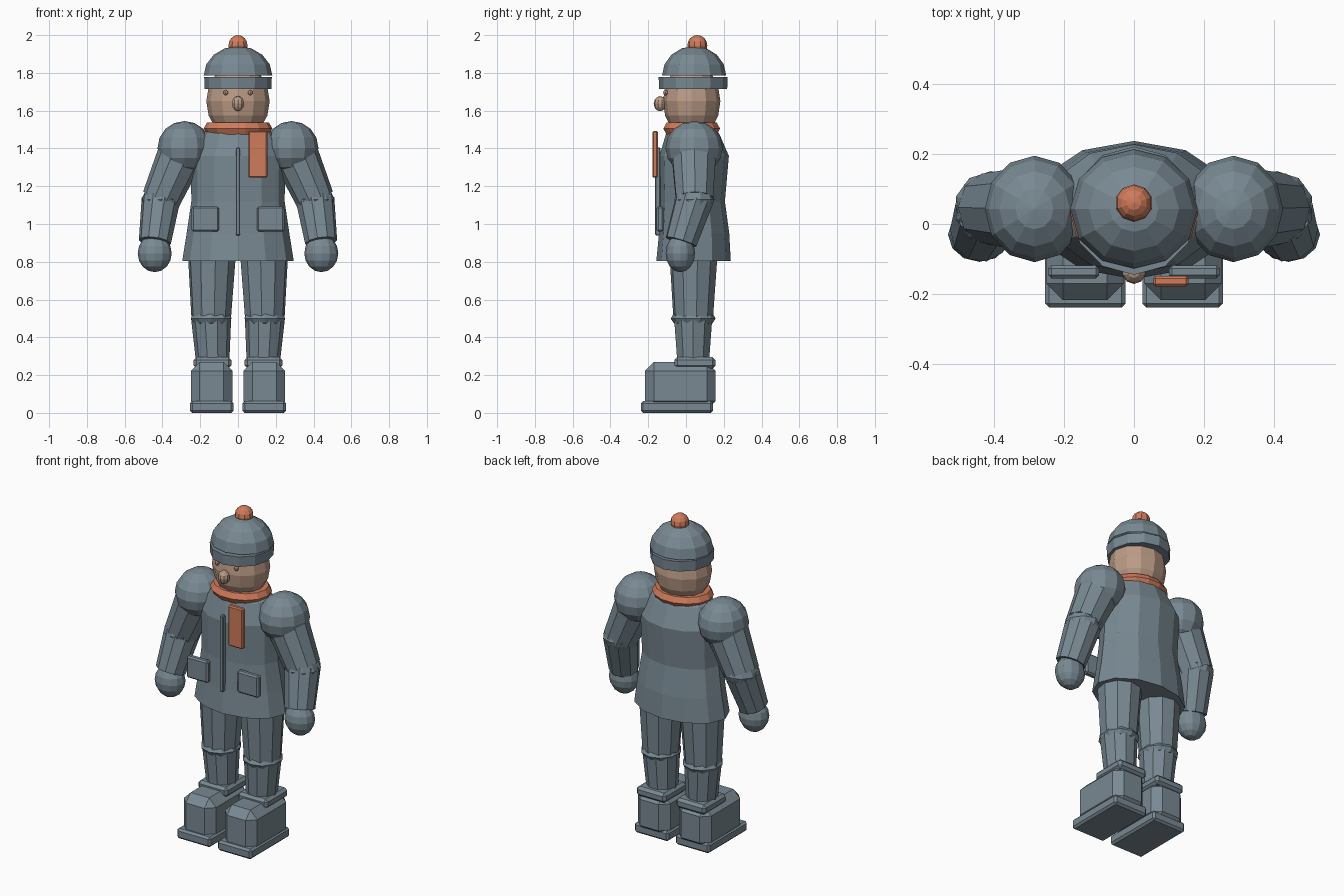
import bpy, bmesh, math
from mathutils import Vector, Matrix

if "Cube" in bpy.data.objects:
    bpy.data.objects.remove(bpy.data.objects["Cube"])


def material(name, rgb):
    m = bpy.data.materials.new(name)
    m.diffuse_color = (*rgb, 1)
    m.use_nodes = True
    m.node_tree.nodes["Principled BSDF"].inputs["Base Color"].default_value = m.diffuse_color
    return m


GREY = material("slate grey", (0.19, 0.25, 0.29))
SKIN = material("skin", (0.50, 0.33, 0.24))
ORANGE = material("orange", (0.63, 0.20, 0.105))


def finish(bm, name, mat):
    bmesh.ops.recalc_face_normals(bm, faces=bm.faces)
    me = bpy.data.meshes.new(name)
    bm.to_mesh(me)
    bm.free()
    me.materials.append(mat)
    ob = bpy.data.objects.new(name, me)
    bpy.context.collection.objects.link(ob)
    return ob


def ball(name, mat, centre, radii, seg=12, rings=8, cut=None):
    """Faceted ellipsoid; cut removes everything below that unit height."""
    bm = bmesh.new()
    bmesh.ops.create_uvsphere(bm, u_segments=seg, v_segments=rings, radius=1)
    if cut is not None:
        bmesh.ops.delete(bm, geom=[v for v in bm.verts if v.co.z < cut], context='VERTS')
    bmesh.ops.transform(bm, matrix=Matrix.Translation(centre) @ Matrix.Diagonal((*radii, 1)),
                        verts=bm.verts)
    return finish(bm, name, mat)


def box(name, mat, low, high, bevel):
    """Box between two corners with chamfered edges."""
    low, high = Vector(low), Vector(high)
    bm = bmesh.new()
    bmesh.ops.create_cube(bm, size=1)
    bmesh.ops.transform(bm, matrix=Matrix.Translation((low + high) / 2)
                        @ Matrix.Diagonal((*(high - low), 1)), verts=bm.verts)
    bmesh.ops.bevel(bm, geom=bm.edges[:], offset=bevel, segments=1, affect='EDGES')
    return finish(bm, name, mat)


def limb(name, mat, a, b, ra, rb, sides=10):
    """Tapered tube from a to b."""
    a, b = Vector(a), Vector(b)
    d = b - a
    rot = d.to_track_quat('Z', 'Y').to_matrix().to_4x4()
    bm = bmesh.new()
    bmesh.ops.create_cone(bm, cap_ends=True, segments=sides, radius1=ra, radius2=rb,
                          depth=d.length, matrix=Matrix.Translation((a + b) / 2) @ rot)
    return finish(bm, name, mat)


def loft(name, mat, rings, sides=12):
    """Closed stack of elliptical rings (z, rx, ry, cy)."""
    bm = bmesh.new()
    loops = [[bm.verts.new((rx * math.cos(2 * math.pi * i / sides),
                            cy + ry * math.sin(2 * math.pi * i / sides), z))
              for i in range(sides)] for z, rx, ry, cy in rings]
    for p, q in zip(loops, loops[1:]):
        for i in range(sides):
            j = (i + 1) % sides
            bm.faces.new((p[i], p[j], q[j], q[i]))
    bm.faces.new(loops[0])
    bm.faces.new(loops[-1])
    return finish(bm, name, mat)


def ring(name, mat, centre, rx, ry, minor_r, minor_z, seg=14, sides=6):
    """Low-poly torus."""
    bm = bmesh.new()
    v = []
    for i in range(seg):
        a = 2 * math.pi * i / seg
        v.append([])
        for k in range(sides):
            b = 2 * math.pi * k / sides
            v[i].append(bm.verts.new((centre[0] + (rx + minor_r * math.cos(b)) * math.cos(a),
                                      centre[1] + (ry + minor_r * math.cos(b)) * math.sin(a),
                                      centre[2] + minor_z * math.sin(b))))
    for i in range(seg):
        for k in range(sides):
            n, m = (i + 1) % seg, (k + 1) % sides
            bm.faces.new((v[i][k], v[n][k], v[n][m], v[i][m]))
    return finish(bm, name, mat)


# Coat with flared hem, waist and sloping shoulders
loft("coat", GREY, [(0.805, 0.295, 0.197, 0.04), (0.95, 0.272, 0.186, 0.043),
                    (1.12, 0.247, 0.170, 0.036), (1.36, 0.25, 0.184, 0.043),
                    (1.48, 0.19, 0.14, 0.035), (1.53, 0.11, 0.09, 0.035)])
box("zip", GREY, (-0.011, -0.163, 0.94), (0.011, -0.135, 1.405), 0.004)

# Head and face
ball("head", SKIN, (0, 0.03, 1.65), (0.168, 0.152, 0.20))
ball("nose", SKIN, (0, -0.137, 1.637), (0.034, 0.034, 0.04), 10, 6)

# Hat
ball("hat_dome", GREY, (0, 0.043, 1.785), (0.182, 0.170, 0.157), 12, 8, cut=-0.01)
loft("hat_band", GREY, [(1.715, 0.176, 0.180, 0.038), (1.777, 0.179, 0.183, 0.038)])
ball("hat_pompom", ORANGE, (0, 0.06, 1.945), (0.053, 0.053, 0.055), 10, 8)

# Scarf
ring("scarf_loop", ORANGE, (0, 0.03, 1.505), 0.146, 0.118, 0.036, 0.037)
box("scarf_tail", ORANGE, (0.055, -0.178, 1.245), (0.155, -0.148, 1.493), 0.007)

for s, side in ((-1, "right"), (1, "left")):
    ball(side + "_eye", SKIN, (s * 0.065, -0.108, 1.695), (0.013, 0.013, 0.014), 8, 6)

    # Pockets
    x0, x1 = sorted((s * 0.10, s * 0.245))
    box(side + "_pocket", GREY, (x0, -0.155, 0.96), (x1, -0.118, 1.093), 0.009)

    # Arm
    shoulder, elbow, wrist = (s * 0.29, 0.042, 1.40), (s * 0.408, 0.045, 1.13), (s * 0.44, -0.026, 0.905)
    ball(side + "_shoulder", GREY, (s * 0.284, 0.043, 1.403), (0.142, 0.152, 0.142))
    limb(side + "_upper_arm", GREY, shoulder, elbow, 0.125, 0.103)
    ball(side + "_elbow", GREY, elbow, (0.106, 0.106, 0.075), 10, 6)
    limb(side + "_forearm", GREY, elbow, wrist, 0.103, 0.086)
    ball(side + "_mitten", GREY, (s * 0.441, -0.03, 0.845), (0.09, 0.078, 0.10))

    # Leg
    hip, knee, ankle = (s * 0.138, 0.04, 0.86), (s * 0.142, 0.038, 0.50), (s * 0.133, 0.038, 0.24)
    limb(side + "_thigh", GREY, hip, knee, 0.130, 0.106)
    ball(side + "_knee", GREY, knee, (0.114, 0.119, 0.05), 10, 6)
    limb(side + "_shin", GREY, knee, ankle, 0.106, 0.086)

    # Boot
    x0, x1 = sorted((s * 0.03, s * 0.25))
    box(side + "_boot", GREY, (x0, -0.217, 0.015), (x1, 0.157, 0.27), 0.047)
    x0, x1 = sorted((s * 0.035, s * 0.235))
    box(side + "_boot_cuff", GREY, (x0, -0.062, 0.235), (x1, 0.157, 0.295), 0.016)
    x0, x1 = sorted((s * 0.024, s * 0.254))
    box(side + "_sole", GREY, (x0, -0.239, 0.0), (x1, 0.143, 0.062), 0.012)
